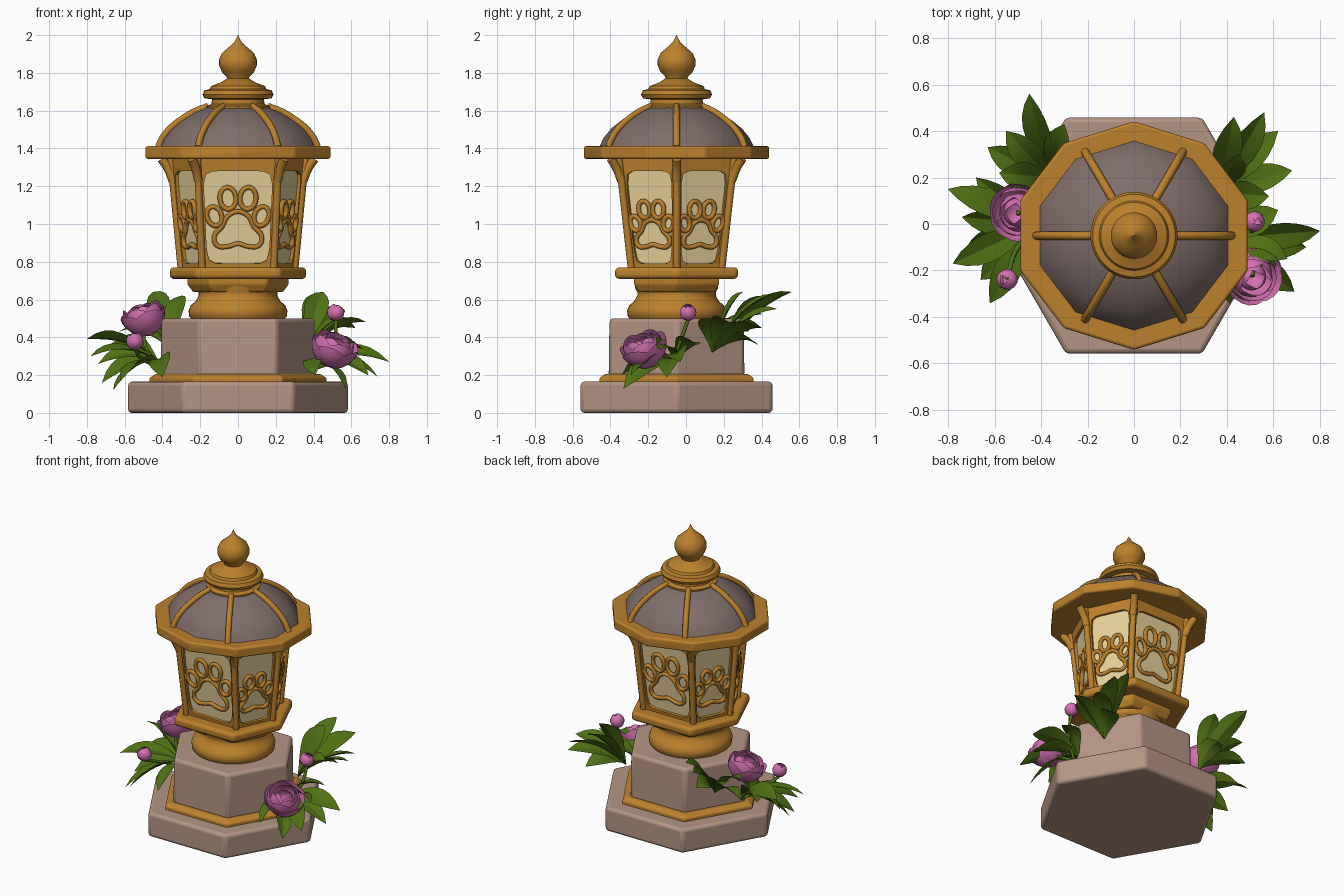
import bpy, bmesh, math, random
from mathutils import Vector, Matrix

random.seed(4)
if "Cube" in bpy.data.objects:
    bpy.data.objects.remove(bpy.data.objects["Cube"], do_unlink=True)
AXIS_Y = -0.05


def material(name, *rgb):
    m = bpy.data.materials.new(name)
    m.use_nodes = True
    m.diffuse_color = (*rgb, 1)
    m.node_tree.nodes["Principled BSDF"].inputs["Base Color"].default_value = (*rgb, 1)
    return m


gold = material("warm_gold", .5, .22, .026)
stone = material("pink_stone", .46, .3, .23)
slate = material("taupe_roof", .215, .155, .145)
glass = material("cream_glass", .85, .68, .34)
pink = material("petal_pink", .65, .165, .44)
green = material("leaf_green", .08, .165, .007)


def activate(obj):
    bpy.ops.object.select_all(action='DESELECT')
    obj.select_set(True)
    bpy.context.view_layer.objects.active = obj


def finish(name, bm, mats, angle=35, bevel=0, recalc=True):
    if recalc:
        bmesh.ops.recalc_face_normals(bm, faces=bm.faces)
    mesh = bpy.data.meshes.new(name)
    bm.to_mesh(mesh)
    bm.free()
    obj = bpy.data.objects.new(name, mesh)
    bpy.context.collection.objects.link(obj)
    for m in mats:
        mesh.materials.append(m)
    activate(obj)
    bpy.ops.object.shade_smooth_by_angle(angle=math.radians(angle))
    if bevel:
        mod = obj.modifiers.new("soft_edges", 'BEVEL')
        mod.width, mod.segments = bevel, 3
    return obj


def loft(bm, rings):
    """Bridge closed rings of points and cap both ends."""
    loops = [[bm.verts.new(p) for p in ring] for ring in rings]
    n = len(loops[0])
    for a, b in zip(loops, loops[1:]):
        for i in range(n):
            bm.faces.new((a[i], a[(i + 1) % n], b[(i + 1) % n], b[i]))
    bm.faces.new(loops[0])
    bm.faces.new(loops[-1])


def lathe(name, profile, sides, mat, depth=1, start=0, **kw):
    """Turned profile; depth below one makes the plan slightly oval."""
    bm = bmesh.new()
    angles = [math.radians(start) + math.tau * i / sides for i in range(sides)]
    loft(bm, [[(r * math.cos(a), AXIS_Y + depth * r * math.sin(a), z) for a in angles]
              for r, z in profile])
    return finish(name, bm, [mat], **kw)


def hexagon(point, half, depth, z):
    """Six corners, slightly wider at front and back."""
    xy = [(point, 0), (half, depth), (-half, depth), (-point, 0), (-half, -depth), (half, -depth)]
    return [Vector((x, y + AXIS_Y, z)) for x, y in xy]


def hex_slab(name, rings, mat, bevel):
    bm = bmesh.new()
    loft(bm, [hexagon(*r) for r in rings])
    return finish(name, bm, [mat], bevel=bevel)


def tube(name, points, radius, mat, cyclic=False, smooth=True, res=4):
    cu = bpy.data.curves.new(name, 'CURVE')
    cu.dimensions = '3D'
    cu.bevel_depth, cu.bevel_resolution, cu.resolution_u = radius, 2, res
    cu.use_fill_caps = True
    sp = cu.splines.new('BEZIER')
    sp.bezier_points.add(len(points) - 1)
    for bp, p in zip(sp.bezier_points, points):
        bp.co = p
        bp.handle_left_type = bp.handle_right_type = 'AUTO' if smooth else 'VECTOR'
    sp.use_cyclic_u = cyclic
    cu.materials.append(mat)
    obj = bpy.data.objects.new(name, cu)
    bpy.context.collection.objects.link(obj)
    activate(obj)
    bpy.ops.object.convert(target='MESH')
    bpy.ops.object.shade_smooth_by_angle(angle=math.radians(50))
    return obj


# Stone base, trim and pedestal
lathe("stone_base", [(.587, 0), (.587, .165)], 6, stone, bevel=.02)
lathe("pedestal_trim", [(.47, .16), (.47, .185), (.44, .205)], 6, gold, bevel=.006)
lathe("pedestal", [(.415, .19), (.41, .5)], 6, stone, bevel=.02)

# Neck and lantern floor
lathe("neck", [(.24, .49), (.258, .51), (.262, .54), (.25, .57), (.225, .59), (.208, .62),
               (.208, .64), (.22, .66), (.22, .7)], 48, gold)
hex_slab("neck_collar", [(.24, .14, .2, .64), (.27, .155, .225, .68), (.27, .155, .225, .715)], gold, .008)
hex_slab("lantern_floor", [(.365, .225, .325, .71), (.365, .225, .325, .77)], gold, .02)

# Lantern body: framed glass with paw outlines
Z0, Z1 = .765, 1.345
low = hexagon(.3, .19, .24, Z0)
high = hexagon(.355, .215, .305, Z1)
pad_half = [(0, 1.065), (.055, 1.04), (.085, .985), (.125, .935), (.11, .885), (.055, .88)]
pad = pad_half + [(0, .895)] + [(-s, z) for s, z in pad_half[:0:-1]]
toes = [(side * s, z, w, h, side * lean) for side in (-1, 1)
        for s, z, w, h, lean in ((.125, 1.04, .038, .052, -.35), (.053, 1.135, .042, .058, -.1))]

for i in range(6):
    j = (i + 1) % 6
    along = (low[j] - low[i]).normalized()
    mid0, mid1 = (low[i] + low[j]) / 2, (high[i] + high[j]) / 2
    out = along.cross(mid1 - mid0).normalized()
    w0, w1 = (low[j] - low[i]).length / 2, (high[j] - high[i]).length / 2

    def on_face(s, z, off=0):
        return mid0.lerp(mid1, (z - Z0) / (Z1 - Z0)) + along * s + out * off

    # Rounded opening, with the frame reaching the panel border
    bm = bmesh.new()
    outer, inner, back = [], [], []
    for k in range(40):
        a = math.tau * k / 40
        c, s = math.cos(a), math.sin(a)
        m = max(abs(c), abs(s))
        r = (abs(c) ** 9 + abs(s) ** 9) ** (-1 / 9)
        z = 1.035 + .245 * s * r
        half = w0 + (w1 - w0) * (z - Z0) / (Z1 - Z0) - .028
        zo = (Z0 + Z1) / 2 + (Z1 - Z0) / 2 * s / m
        ho = w0 + (w1 - w0) * (zo - Z0) / (Z1 - Z0)
        outer.append(bm.verts.new(on_face(ho * c / m, zo)))
        inner.append(bm.verts.new(on_face(half * c * r, z)))
        back.append(bm.verts.new(on_face(half * c * r, z, -.018)))
    for k in range(40):
        n = (k + 1) % 40
        bm.faces.new((outer[k], outer[n], inner[n], inner[k]))
        bm.faces.new((inner[k], inner[n], back[n], back[k]))
    bm.faces.new(back).material_index = 1
    finish(f"lantern_panel_{i}", bm, [gold, glass], recalc=False)

    size = 1 if i in (1, 4) else .77
    place = lambda s, z: on_face(s * size, .875 + (z - .875) * size, -.008)
    tube(f"paw_pad_{i}", [place(*p) for p in pad], .013, gold, cyclic=True)
    for t, (s, z, w, h, lean) in enumerate(toes):
        ring = []
        for k in range(8):
            a = math.tau * k / 8
            x, y = w * math.cos(a), h * math.sin(a)
            ring.append(place(s + x * math.cos(lean) - y * math.sin(lean),
                              z + x * math.sin(lean) + y * math.cos(lean)))
        tube(f"paw_toe_{i}_{t}", ring, .013, gold, cyclic=True, res=3)

    # Corner post and eave bracket
    tube(f"corner_post_{i}", [low[i], high[i]], .02, gold, smooth=False)
    top = high[i]
    spread = Vector((top.x, top.y - AXIS_Y, 0))
    tube(f"eave_bracket_{i}", [low[i].lerp(top, .8), top + spread * .05 - Vector((0, 0, .045)),
                               top + spread * .14], .024, gold)

# Eave, domed roof and ribs
lathe("eave", [(.515, 1.345), (.515, 1.412)], 10, gold, depth=.955, start=18, bevel=.012)
dome = [(.43, 1.405), (.405, 1.455), (.363, 1.505), (.305, 1.55), (.237, 1.59), (.16, 1.62)]
lathe("roof", dome, 10, slate, depth=.955, start=18, angle=50)
for i in range(6):
    a = math.tau * i / 6
    tube(f"roof_rib_{i}", [(r * .98 * math.cos(a), AXIS_Y + r * .97 * math.sin(a), z + .004)
                           for r, z in dome], .018, gold)

# Crown and finial
lathe("crown", [(.165, 1.6), (.17, 1.625), (.14, 1.635), (.138, 1.66), (.178, 1.665), (.188, 1.685),
                (.178, 1.708), (.15, 1.714), (.143, 1.73), (.09, 1.75), (.06, 1.77)], 40, gold)
lathe("finial", [(.055, 1.75), (.06, 1.78), (.085, 1.805), (.1, 1.84), (.1, 1.87), (.085, 1.905),
                 (.05, 1.935), (.022, 1.96), (.01, 1.98), (.001, 2)], 32, gold, angle=60)


def blossom(name, centre, axis, radius, rings):
    """Cupped petals in nested rings: count, relative radius, reach in degrees, flare."""
    bm = bmesh.new()
    turn = Vector(axis).to_track_quat('Z', 'Y').to_matrix().to_4x4()
    for ring, (count, rel, reach, flare) in enumerate(rings):
        for p in range(count):
            mid = math.tau * (p + ring * .4) / count
            r0 = radius * rel * random.uniform(.93, 1.07)
            grid = []
            for v in range(8):
                row = []
                for u in range(-3, 4):
                    th = math.radians(reach) * v / 7 * (1 - .16 * (u / 3) ** 2)
                    r = r0 * (1 + flare * (v / 7) ** 3 - .05 * (u / 3) ** 2)
                    ph = mid + u / 3 * 3.9 / count
                    row.append(bm.verts.new((r * math.sin(th) * math.cos(ph),
                                             r * math.sin(th) * math.sin(ph), -r * math.cos(th))))
                grid.append(row)
            for a, b in zip(grid, grid[1:]):
                for k in range(6):
                    bm.faces.new((a[k], a[k + 1], b[k + 1], b[k]))
    bm.transform(Matrix.Translation(centre) @ turn)
    finish(name, bm, [pink], angle=60, recalc=False)


def foliage(name, sprays):
    """Folded, arching and slightly rolled leaves from each root to its tips."""
    bm = bmesh.new()
    for root, tips in sprays:
        for tip in tips:
            a, c = Vector(root), Vector(tip)
            b = (a + c) / 2 + Vector((0, 0, .1))
            side = (c - a).cross(Vector((0, 0, 1))).normalized()
            side.rotate(Matrix.Rotation(random.choice((-1, 1)) * random.uniform(.2, .6), 3, c - a))
            up = side.cross(c - a).normalized()
            rows = []
            for k in range(9):
                t = k / 8
                p = a * (1 - t) ** 2 + b * 2 * t * (1 - t) + c * t * t
                w = .003 + .06 * math.sin(math.pi * t ** 1.3) ** .9 if k < 8 else .001
                lift = up * w * .3
                rows.append([bm.verts.new(q) for q in (p - side * w + lift, p, p + side * w + lift)])
            for m, n in zip(rows, rows[1:]):
                for k in (0, 1):
                    bm.faces.new((m[k], m[k + 1], n[k + 1], n[k]))
    finish(name, bm, [green], angle=25, recalc=False)


# Peonies, buds, stems and leaves on both sides
peony = [(5, 1, 105, .18), (5, .92, 122, .06), (5, .78, 135, 0), (4, .55, 148, 0)]
bud = [(4, 1, 160, 0), (3, .85, 165, 0)]
plants = {
    "right": ((-.42, 0, .24), (-.5, .05, .51), (-.3, -.1, 1), (-.545, -.24, .38)),
    "left": ((.42, -.08, .24), (.51, -.225, .345), (.35, -.35, 1), (.52, .01, .53)),
}
for side, (root, flower, axis, small) in plants.items():
    blossom(f"{side}_peony", flower, axis, .112, peony)
    blossom(f"{side}_bud", small, (axis[0], 0, 1), .046, bud)
    for part, end in (("peony", flower), ("bud", small)):
        bend = (Vector(root) + Vector(end)) / 2 + Vector((axis[0] * .1, 0, -.02))
        tube(f"{side}_{part}_stem", [root, bend, Vector(end) - Vector((0, 0, .04))], .01, green)

foliage("right_leaves", [
    ((-.42, 0, .27), [(-.8, .15, .39), (-.74, .03, .26), (-.78, -.17, .3), (-.72, -.1, .16),
                      (-.62, -.34, .17), (-.66, -.24, .12), (-.4, -.3, .19), (-.68, .2, .36)]),
    ((-.36, .2, .34), [(-.45, .56, .64), (-.3, .43, .62), (-.55, .4, .52), (-.63, .33, .43),
                       (-.58, .22, .5), (-.36, .4, .45)])])
foliage("left_leaves", [
    ((.4, -.06, .27), [(.8, -.03, .27), (.74, -.1, .19), (.69, -.29, .2), (.57, -.33, .13),
                       (.41, -.34, .2), (.62, .06, .36), (.66, -.15, .34)]),
    ((.36, .14, .32), [(.43, .46, .63), (.56, .48, .55), (.62, .4, .45), (.68, .23, .48),
                       (.58, .12, .5), (.45, .3, .64), (.5, .38, .36)])])
